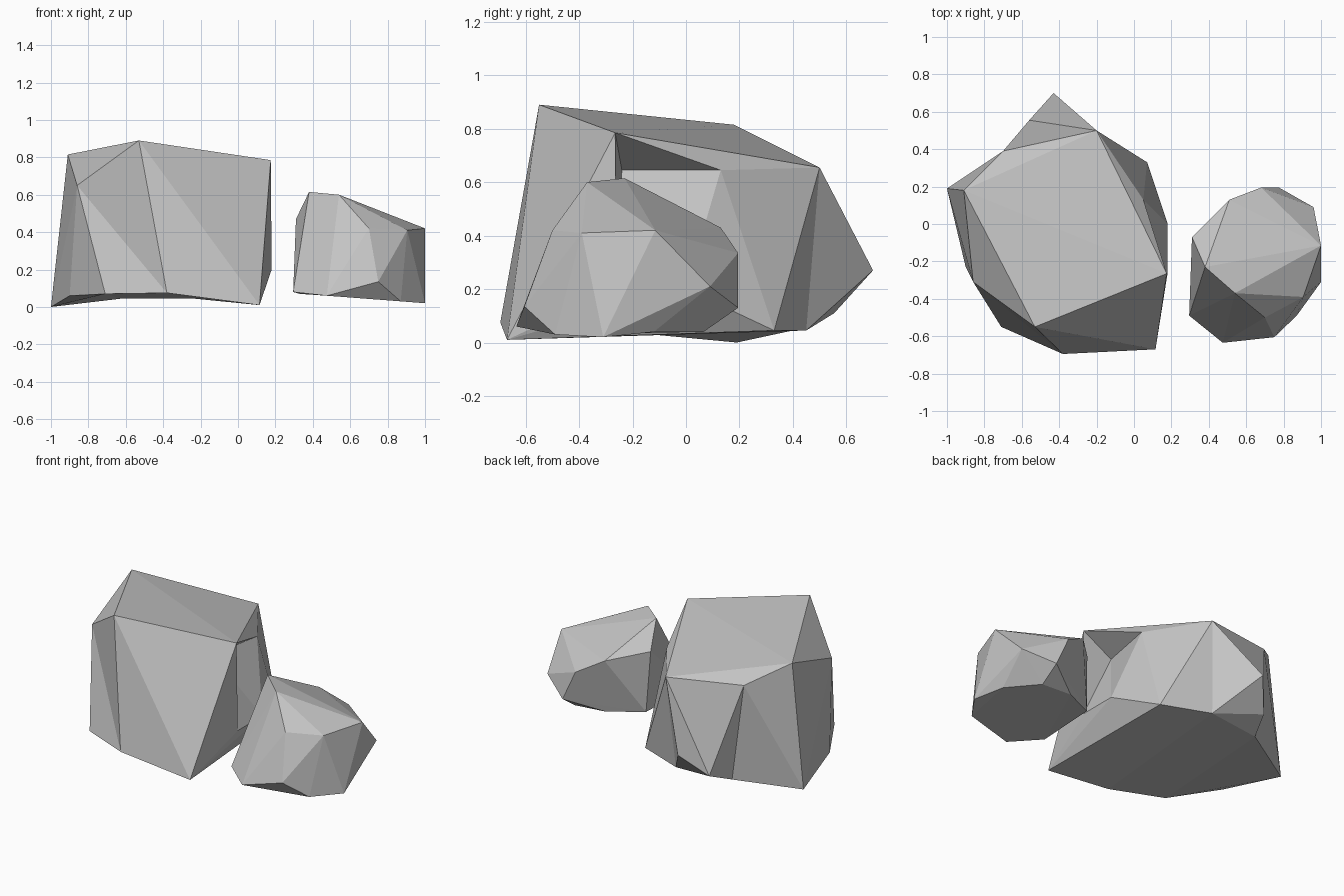
import bpy
import bmesh
from mathutils import Vector

cube = bpy.data.objects.get("Cube")
if cube:
    bpy.data.objects.remove(cube, do_unlink=True)

stone = bpy.data.materials.new("stone_grey")
stone.use_nodes = True
stone.diffuse_color = (0.55, 0.55, 0.55, 1)
stone.node_tree.nodes["Principled BSDF"].inputs["Base Color"].default_value = (0.55, 0.55, 0.55, 1)


def make_rock(name, corners, base, pulls=()):
    """Faceted hull, with patches pulled to spurs or notches, on a strip-filled base."""
    bm = bmesh.new()
    for c in corners:
        bm.verts.new(c)
    bmesh.ops.convex_hull(bm, input=bm.verts[:])

    def vert_at(co):
        return min(bm.verts, key=lambda v: (v.co - Vector(co)).length)

    # Swap the faces inside each rim for a fan to the pulled point
    for rim, tip in pulls:
        rim_verts = {vert_at(r) for r in rim}
        inside = [f for f in bm.faces if rim_verts.issuperset(f.verts)]
        bmesh.ops.delete(bm, geom=inside, context='FACES')
        centre = bm.verts.new(tip)
        for e in [e for e in bm.edges if e.is_boundary]:
            bm.faces.new((*e.verts, centre))

    # Rebuild the underside as a strip across the base ring
    low = [f for f in bm.faces if all(v.co.z < .1 for v in f.verts)]
    bmesh.ops.delete(bm, geom=low, context='FACES')
    ring = [vert_at(c) for c in base]
    half = len(ring) // 2
    near, far = ring[:half], ring[:half - 1:-1]
    for i in range(half - 1):
        bm.faces.new((near[i], far[i], far[i + 1]))
        bm.faces.new((near[i], far[i + 1], near[i + 1]))

    bmesh.ops.recalc_face_normals(bm, faces=bm.faces[:])
    mesh = bpy.data.meshes.new(name)
    bm.to_mesh(mesh)
    bm.free()
    mesh.materials.append(stone)
    obj = bpy.data.objects.new(name, mesh)
    bpy.context.collection.objects.link(obj)


# Large rock: crown corners
front_peak, left_peak = (-.53, -.55, .89), (-.91, .18, .815)
shoulder, rear_top = (-.86, -.31, .65), (-.7, .39, .69)
rear_ridge = (-.2, .5, .655)
crown = [front_peak, left_peak, shoulder, rear_top, rear_ridge]

# Large rock: notch on the side facing the small rock
notch_rim = [(.175, -.265, .785), (.05, .13, .645), (.18, 0, .2), (.18, -.26, .2)]
notch_centre = (-.02, -.24, .645)

# Large rock: base corners in ring order
toe, front_foot, front_corner = (.115, -.67, .01), (-.38, -.695, .075), (-.71, -.55, .07)
side_foot, low_point = (-.9, -.23, .06), (-1, .19, 0)
rear_foot, rear_heel, inner_foot = (-.62, .4, .045), (-.24, .45, .045), (.07, .33, .045)
base = [toe, front_foot, front_corner, side_foot, low_point, rear_foot, rear_heel, inner_foot]

# Large rock: spurs at the back
spur_root, spur_tip = (-.56, .555, .11), (-.43, .7, .27)

make_rock(
    "large_rock",
    crown + notch_rim + [c for c in base if c != front_corner],
    base,
    [(notch_rim, notch_centre),
     ((shoulder, front_foot, side_foot), front_corner),
     ((rear_ridge, rear_top, rear_foot, rear_heel), spur_root),
     ((rear_ridge, spur_root, rear_heel), spur_tip)])

# Small rock: upper, middle and base corners
upper = [(.38, -.23, .615), (.54, -.37, .6), (.31, -.07, .47), (.7, -.5, .42),
         (.905, -.39, .41), (1, -.115, .42), (.51, .13, .43), (.68, .195, .335)]
middle = [(.96, .09, .21), (.775, .195, .13), (.75, -.605, .135)]
small_base = [(.295, -.49, .08), (.475, -.635, .06), (.87, -.49, .03), (1, -.31, .02),
              (.934, -.12, .04), (.777, .066, .04), (.55, .06, .055), (.33, -.05, .07)]
make_rock("small_rock", upper + middle + small_base, small_base)
